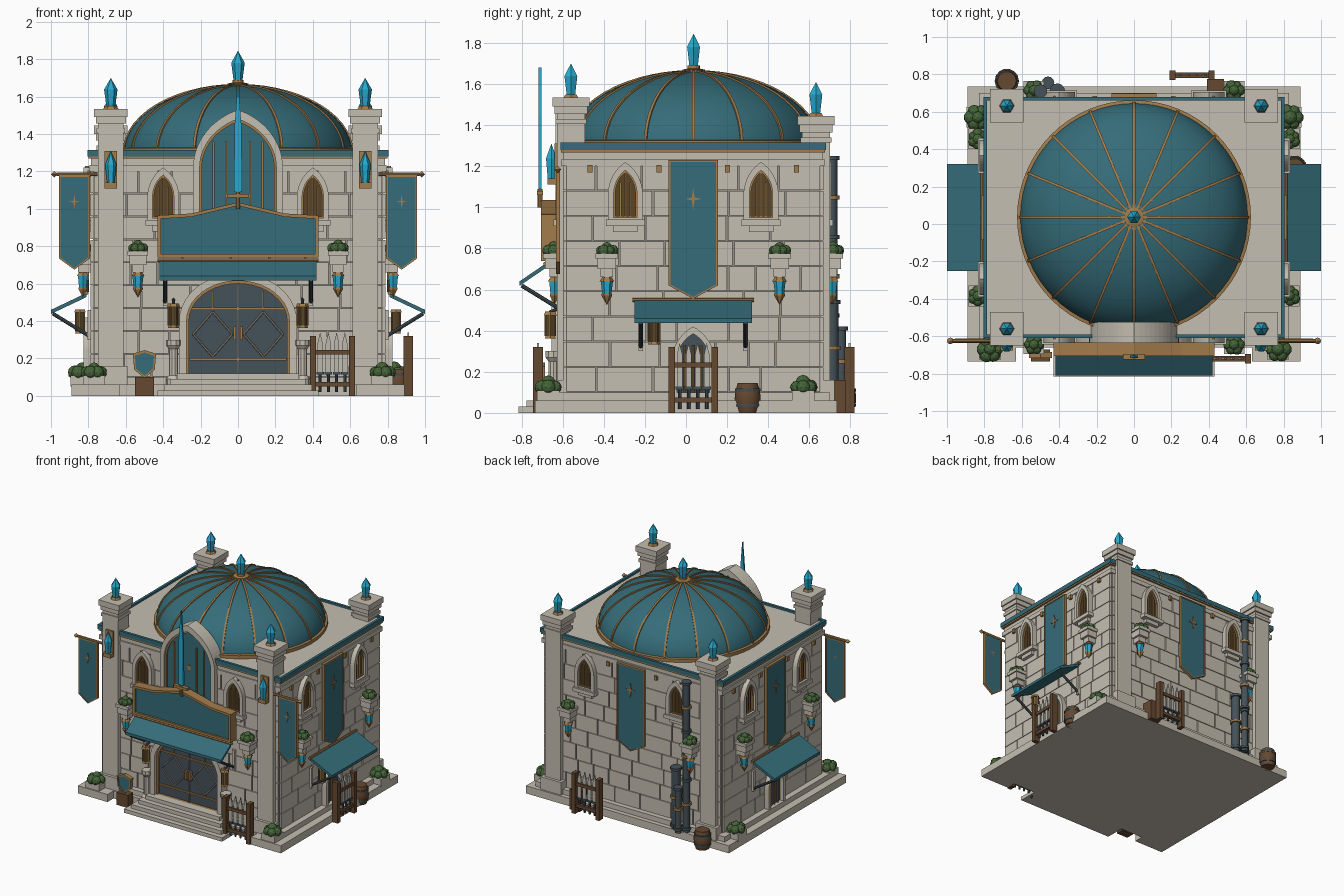
import bpy, bmesh, math, random
from mathutils import Matrix, Vector

if "Cube" in bpy.data.objects:
    bpy.data.objects.remove(bpy.data.objects["Cube"])
random.seed(4)

def mat(n, c):
    m = bpy.data.materials.new(n); m.diffuse_color = (*c, 1); return m
STONE = mat('stone', (.56, .52, .44)); JOINT = mat('joint', (.30, .28, .24))
TEAL = mat('teal', (.035, .15, .19)); GOLD = mat('gold', (.36, .20, .07))
DARK = mat('iron', (.06, .085, .10)); WOOD = mat('wood', (.13, .065, .03))
CRYS = mat('crystal', (.02, .40, .62)); LEAF = mat('leaf', (.06, .13, .04))
PANE = mat('amber_pane', (.10, .06, .02)); STEEL = mat('steel', (.5, .48, .42))

# Wall frames: u along the wall, v outward, z up
def wall_frame(u, v, o):
    return Matrix(((u[0], v[0], 0, o[0]), (u[1], v[1], 0, o[1]), (0, 0, 1, 0), (0, 0, 0, 1)))
WORLD = Matrix.Identity(4)
FRONT = wall_frame((1, 0), (0, -1), (0, -.585))
BACK = wall_frame((1, 0), (0, 1), (0, .655))
RIGHT = wall_frame((0, 1), (1, 0), (.775, .035))
LEFT = wall_frame((0, 1), (-1, 0), (-.775, .035))
F = WORLD

def finish(name, bm, m, smooth=False):
    bmesh.ops.transform(bm, matrix=F, verts=bm.verts)
    bmesh.ops.recalc_face_normals(bm, faces=bm.faces)
    me = bpy.data.meshes.new(name); bm.to_mesh(me); bm.free()
    me.materials.append(m)
    if smooth:
        me.shade_smooth(); me.set_sharp_from_angle(angle=math.radians(35))
    ob = bpy.data.objects.new(name, me); bpy.context.collection.objects.link(ob)
    return ob

def add_box(bm, a, b):
    a, b = Vector(a), Vector(b)
    bmesh.ops.create_cube(bm, size=1, matrix=Matrix.Translation((a + b) / 2) @ Matrix.Diagonal((*(b - a), 1)))

def box(name, a, b, m=STONE):
    bm = bmesh.new(); add_box(bm, a, b); return finish(name, bm, m)

def prism(name, pts, c0, c1, m, side=False):
    """Extrude a (u,z) outline along v, or a (v,z) outline along u."""
    bm = bmesh.new()
    P = (lambda p, c: (c, p[0], p[1])) if side else (lambda p, c: (p[0], c, p[1]))
    A, B = [[bm.verts.new(P(p, c)) for p in pts] for c in (c0, c1)]
    bm.faces.new(A); bm.faces.new(B)
    for i in range(len(pts)):
        j = (i + 1) % len(pts); bm.faces.new((A[i], A[j], B[j], B[i]))
    return finish(name, bm, m)

def frame(name, outer, inner, c0, c1, m, closed=True):
    bm = bmesh.new()
    R = [[bm.verts.new((p[0], c, p[1])) for p in pts] for pts, c in ((outer, c0), (outer, c1), (inner, c1), (inner, c0))]
    n = len(outer)
    for i in range(n if closed else n - 1):
        j = (i + 1) % n
        for k in range(4):
            l = (k + 1) % 4; bm.faces.new((R[k][i], R[k][j], R[l][j], R[l][i]))
    if not closed:
        for i in (0, -1): bm.faces.new([r[i] for r in R])
    return finish(name, bm, m)

def lathe(name, prof, at, m, seg=12, smooth=False, turn=0):
    bm = bmesh.new(); rings = []
    for r, z in prof:
        k = [turn + 2 * math.pi * i / seg for i in range(seg)]
        rings.append([bm.verts.new((at[0] + r * math.cos(a), at[1] + r * math.sin(a), at[2] + z)) for a in k])
    for A, B in zip(rings, rings[1:]):
        for i in range(seg):
            j = (i + 1) % seg; bm.faces.new((A[i], A[j], B[j], B[i]))
    bm.faces.new(rings[0]); bm.faces.new(rings[-1])
    bmesh.ops.remove_doubles(bm, verts=bm.verts, dist=1e-5)
    return finish(name, bm, m, smooth)

def rod(name, a, b, r, m, seg=8):
    a, b = Vector(a), Vector(b); d = b - a; bm = bmesh.new()
    M = Matrix.Translation((a + b) / 2) @ d.to_track_quat('Z', 'Y').to_matrix().to_4x4()
    bmesh.ops.create_cone(bm, cap_ends=True, segments=seg, radius1=r, radius2=r, depth=d.length, matrix=M)
    return finish(name, bm, m)

def arch(u, w, z0, zs, zt, amax=60, n=10):
    A = math.radians(amax); c = math.cos(A)
    h = [(w * (math.cos(A * i / n) - c) / (1 - c), zs + (zt - zs) * math.sin(A * i / n) / math.sin(A)) for i in range(n + 1)]
    return [(u - w, z0)] + [(u - x, z) for x, z in h] + [(u + x, z) for x, z in h[-2::-1]] + [(u + w, z0)]

# Repeating parts
def crystal(at, h=.16, r=.036, name='crystal'):
    lathe(name, [(r * .65, 0), (r, h * .6), (0, h)], at, CRYS, 6)
def bush(u, v, z, s):
    bm = bmesh.new()
    for i in range(7):
        a = i * 1.05; k = s * .6 if i < 6 else 0
        M = Matrix.Translation((u + k * math.cos(a), v + k * math.sin(a), z + s * (.4 if k else .75))) @ Matrix.Rotation(a, 4, 'X')
        bmesh.ops.create_icosphere(bm, subdivisions=2, radius=s * random.uniform(.48, .62), matrix=M)
    finish('bush', bm, LEAF)
def lantern(u, v, z, m=GOLD):
    h = .1
    lathe('lantern_light', [(.026, 0), (.026, h)], (u, v, z), CRYS if m is CRYS else PANE, 6)
    for zz, r in ((-.012, .03), (h, .036)): lathe('lantern_cap', [(r, 0), (r * .8, .018)], (u, v, z + zz), GOLD, 6)
    for i in range(6):
        a = i * math.pi / 3; p = (u + .027 * math.cos(a), v + .027 * math.sin(a))
        rod('lantern_bar', (*p, z), (*p, z + h), .004, GOLD, 4)
def wall_planter(u):
    box('planter_box', (u - .045, 0, .70), (u + .045, .10, .765))
    box('planter_rim', (u - .055, 0, .75), (u + .055, .11, .775))
    box('planter_bracket', (u - .03, 0, .66), (u + .03, .08, .70))
    bush(u, .06, .77, .048)
    lathe('lamp_gem', [(.022, 0), (.03, .07)], (u, .055, .575), CRYS, 6)
    lathe('lamp_cap', [(.036, 0), (.02, .025)], (u, .055, .64), GOLD, 6)
    lathe('lamp_tip', [(0, 0), (.026, .045), (.026, .055)], (u, .055, .525), GOLD, 6)
def window(u, w=.085, z0=.93, zt=1.22):
    o, i = arch(u, w, z0, 1.06, zt), arch(u, w - .028, z0 + .02, 1.06, zt - .04)
    prism('window_pane', i, 0, .018, PANE); frame('window_frame', o, i, 0, .05, STONE)
    frame('window_trim', i, arch(u, w - .036, z0 + .028, 1.06, zt - .05), 0, .032, GOLD)
    for k, top in ((-.024, 1.12), (0, 1.17), (.024, 1.12)): box('window_bar', (u + k - .004, 0, z0 + .02), (u + k + .004, .028, top), GOLD)
    box('window_sill', (u - w - .01, 0, z0 - .02), (u + w + .01, .06, z0 + .01))
    box('sill_bracket', (u - w * .7, 0, z0 - .05), (u + w * .7, .04, z0 - .02))
def banner(u, w, zt, zs, zb, v, star):
    P = lambda d: [(u - w + d, zt - d), (u + w - d, zt - d), (u + w - d, zs + d * .6), (u, zb + d), (u - w + d, zs + d * .6)]
    prism('banner_cloth', P(.004), v, v + .014, TEAL)
    frame('banner_trim', P(0), P(.009), v - .003, v + .018, GOLD)
    pts = [((star if i % 2 == 0 else star * .25) * math.sin(i * math.pi / 4), (star * 1.4 if i % 4 == 0 else star if i % 2 == 0 else star * .25) * math.cos(i * math.pi / 4)) for i in range(8)]
    prism('banner_star', [(u + x, zt - (zt - zb) * .28 + z) for x, z in pts], v, v + .02, GOLD)
def awning(w, v0, z0, v1, z1, u=0):
    prism('awning_cloth', [(v0, z0), (v1, z1), (v1, z1 - .022), (v0, z0 - .022)], u - w, u + w, TEAL, True)
    rod('awning_rail', (u - w - .01, v0, z0), (u + w + .01, v0, z0), .01, GOLD)
    for s in (-1, 1):
        rod('awning_strut', (u + s * (w - .03), v1 - .01, z1 - .02), (u + s * (w - .03), .02, z1 - .14), .01, DARK)
        box('awning_bracket', (u + s * (w - .03) - .012, 0, z1 - .16), (u + s * (w - .03) + .012, .03, z1))
def rack(u, v):
    for s in (-1, 1): box('rack_post', (u + s * .105 - .016, v - .025, 0), (u + s * .105 + .016, v + .025, .32), WOOD)
    for z in (.05, .22): box('rack_rail', (u - .11, v - .015, z), (u + .11, v + .015, z + .025), WOOD)
    for i in range(4):
        x = u - .066 + i * .044
        prism('rack_blade', [(x - .014, .12), (x + .014, .12), (x + .014, .28), (x, .34), (x - .014, .28)], v - .005, v + .005, STEEL)
        rod('rack_hilt', (x, v, .02), (x, v, .12), .008, DARK); box('rack_guard', (x - .02, v - .01, .115), (x + .02, v + .01, .128), DARK)
def barrel(x, y):
    lathe('barrel', [(.05, 0), (.062, .045), (.065, .07), (.062, .1), (.05, .145)], (x, y, 0), WOOD, 14, True)
    for z in (.03, .105): lathe('barrel_hoop', [(.063, 0), (.064, .014)], (x, y, z), DARK, 14)

# Plinth, steps, body
box('plinth', (-.89, -.66, 0), (.89, .735, .06))
box('plinth_step', (-.83, -.63, .06), (.83, .70, .10))
for s in (-1, 1): box('plinth_corner', (s * .89, -.735, 0), (s * .63, -.6, .06))
for i in range(4): box('front_step', (-.43 + .035 * i, -.815 + .04 * i, .03 * i), (.43 - .035 * i, -.58, .03 * i + .03))
box('body', (-.775, -.585, .06), (.775, .655, 1.28), JOINT)
box('cornice', (-.795, -.605, 1.20), (.795, .675, 1.235))
box('upper_cornice', (-.785, -.595, 1.235), (.785, .665, 1.28))
box('roof_deck', (-.79, -.6, 1.27), (.79, .67, 1.30))
rect = lambda x, y0, y1: [(-x, y0), (x, y0), (x, y1), (-x, y1)]
F = Matrix(((1, 0, 0, 0), (0, 0, 1, 0), (0, 1, 0, 0), (0, 0, 0, 1)))
frame('roof_trim', rect(.805, -.61, .68), rect(.785, -.59, .66), 1.28, 1.315, TEAL)
frame('roof_gold_line', rect(.80, -.607, .677), rect(.77, -.58, .65), 1.268, 1.28, GOLD)

# Stone blocks and parts shared by all four walls
for F, half in ((FRONT, .775), (BACK, .775), (RIGHT, .62), (LEFT, .62)):
    bm = bmesh.new()
    for r in range(9):
        u = -half
        while u < half - .001:
            e = min(half, u + random.uniform(.13, .28))
            if half - e < .08: e = half
            add_box(bm, (u + .004, -.01, .104 + r * .1225), (e - .004, .013, .222 + r * .1225)); u = e
    finish('stone_blocks', bm, STONE)
    for k in range(-3, 4): box('gold_dentil', (k * half * .27 - .012, 0, 1.17), (k * half * .27 + .012, .03, 1.205), GOLD)
    long = half > .7
    for s in (-1, 1):
        window(s * .40 if long else s * .33); wall_planter(s * .535 if long else s * .42)
    if F is not FRONT: banner(0, .12, 1.23, .62, .555, .025, .04)

# Side doors, awnings and lanterns
for F in (RIGHT, LEFT):
    awning(.285, .035, .55, .225, .46)
    o, i = arch(0, .105, .1, .25, .42), arch(0, .08, .1, .25, .385)
    frame('side_door_frame', o, i, 0, .05, STONE); prism('side_door', i, 0, .02, DARK)
    for k in (-.04, 0, .04): rod('side_door_bar', (k, .025, .1), (k, .025, .33), .006, GOLD)
    lantern(-.19, .07, .345)

# Dome, ribs and finial
F = WORLD; C = (0, .037, 1.30)
q = [math.pi / 2 * i / 14 for i in range(15)]
lathe('dome', [(.61 * math.cos(a), .36 * math.sin(a)) for a in q], C, TEAL, 64, True)
lathe('dome_ring', [(.6, 0), (.625, 0), (.625, .025), (.6, .03)], C, GOLD, 64)
for k in range(16):
    F = Matrix.Translation(C) @ Matrix.Rotation(k * math.pi / 8, 4, 'Z')
    frame('dome_rib', [(.618 * math.cos(a), .368 * math.sin(a)) for a in q], [(.60 * math.cos(a), .35 * math.sin(a)) for a in q], -.007, .007, GOLD, False)
F = WORLD
lathe('finial_base', [(.055, 0), (.055, .015), (.03, .02), (.03, .035)], (0, .037, 1.655), GOLD, 16)
crystal((0, .037, 1.685))

# Corner pillars
for s in (-1, 1):
    for y, top in ((-.56, 1.535), (.632, 1.445)):
        x = s * .68
        for n, h, a, b in (('base', .09, .06, .16), ('shaft', .068, .16, top - .07), ('neck', .076, top - .13, top - .105), ('cap', .08, top - .08, top - .04), ('cap_slab', .09, top - .045, top)):
            box('pillar_' + n, (x - h, y - h, a), (x + h, y + h, b))
        lathe('pillar_finial_base', [(.04, 0), (.03, .015)], (x, y, top), GOLD, 6)
        crystal((x, y, top + .01), .155)
    crystal((s * .68, -.655, 1.13), .18, .03, 'pillar_crystal')
    box('crystal_holder', (s * .68 - .033, -.675, 1.11), (s * .68 + .033, -.62, 1.14), GOLD)
    box('crystal_backplate', (s * .68 - .033, -.64, 1.11), (s * .68 + .033, -.625, 1.31), GOLD)
    for x, y in ((.77, -.67), (.835, .57)):
        box('ground_planter', (s * x - .06, y - .055, .05), (s * x + .06, y + .055, .11)); bush(s * x, y, .1, .062)

# Front arch window, sign, sword
F = FRONT
o, i = arch(0, .24, .95, 1.22, 1.53, 68, 14), arch(0, .205, .95, 1.22, 1.48, 68, 14)
frame('great_arch', o, i, -.06, .05, STONE); prism('great_window', i, -.03, .025, TEAL)
frame('great_arch_trim', i, arch(0, .193, .95, 1.22, 1.465, 68, 14), 0, .035, GOLD)
for u in (-.13, -.065, .065, .13): box('great_window_bar', (u - .005, 0, .95), (u + .005, .034, 1.36), GOLD)
S = lambda d: [(-.43 + d, .74 + d), (.43 - d, .74 + d), (.43 - d, .965 - d), (.25, .975 - d), (0, 1.035 - d), (-.25, .975 - d), (-.43 + d, .965 - d)]
prism('sign_board', S(.006), .05, .105, TEAL); frame('sign_trim', S(0), S(.018), .045, .12, GOLD)
prism('sword_blade', [(-.022, 1.09), (.022, 1.09), (.018, 1.45), (0, 1.68), (-.018, 1.45)], .118, .132, CRYS)
box('sword_guard', (-.06, .11, 1.06), (.06, .14, 1.08), GOLD); rod('sword_grip', (0, .125, 1.0), (0, .125, 1.09), .012, GOLD)
awning(.42, .10, .725, .225, .64)

# Front door
o, i = arch(0, .315, .12, .40, .655, 90), arch(0, .275, .12, .40, .615, 90)
frame('door_frame', o, i, 0, .07, STONE); prism('door_leaf', i, 0, .022, DARK)
frame('door_trim', i, arch(0, .262, .12, .40, .60, 90), 0, .045, GOLD)
for z in (.19, .46): box('door_band', (-.26, .02, z), (.26, .032, z + .012), GOLD)
box('door_gap', (-.005, .02, .12), (.005, .034, .60), JOINT)
for s in (-1, 1):
    d = [(.03, .33), (.135, .21), (.24, .33), (.135, .45)]
    for a, b in zip(d, d[1:] + d[:1]): rod('door_diamond', (s * a[0], .026, a[1]), (s * b[0], .026, b[1]), .006, JOINT, 6)
    rod('door_spike', (s * .135, .026, .47), (s * .135, .026, .56), .006, GOLD, 6)
    box('door_handle', (s * .01, .02, .30), (s * .025, .05, .37), GOLD)
    lathe('door_baluster', [(.04, 0), (.04, .03), (.025, .05), (.025, .19), (.04, .21), (.04, .24)], (s * .345, .06, .06), STONE, 10)
    lantern(s * .345, .075, .375); rod('lantern_hook', (s * .345, .0, .52), (s * .345, .08, .49), .008, DARK)
    # Hanging flags
    banner(s * .875, .083, 1.18, .735, .675, .03, .028)
    rod('flag_pole', (s * .75, .04, 1.185), (s * .97, .04, 1.185), .01, GOLD)
    lathe('flag_pole_end', [(0, 0), (.018, .018), (0, .036)], (s * .982, .04, 1.167), GOLD, 8)

# Crates, shield, weapon racks, barrels
box('front_crate', (-.55, .085, 0), (-.45, .15, .10), WOOD)
H = lambda k: [(-.5 + k * x, .17 + k * z) for x, z in ((-.062, .055), (0, .075), (.062, .055), (.055, -.03), (0, -.075), (-.055, -.03))]
prism('shield', H(.95), .105, .125, TEAL); frame('shield_rim', H(1), H(.82), .10, .132, GOLD)
rack(.505, .135)
F = RIGHT; rack(0, .135)
F = BACK; rack(.31, .14); box('back_crate', (.39, .03, 0), (.48, .12, .16), WOOD)
F = WORLD; barrel(.86, .30); barrel(-.68, .765)

# Back pipes
F = BACK
for u, r, top in ((-.50, .026, 1.25), (-.41, .032, .55), (-.46, .024, .42)):
    v = .055 if r > .025 else .1
    lathe('pipe', [(r, 0), (r, top - .06)], (u, v, .06), DARK, 12, True)
    for k in range(int(top / .2) + 1): lathe('pipe_collar', [(r + .01, 0), (r + .01, .02)], (u, v, .08 + k * (top - .1) / int(top / .2)), GOLD if k % 2 else DARK, 12)

for m in bpy.data.materials:
    if m.users and not m.is_grease_pencil:
        m.use_nodes = True
        m.node_tree.nodes["Principled BSDF"].inputs["Base Color"].default_value = m.diffuse_color
